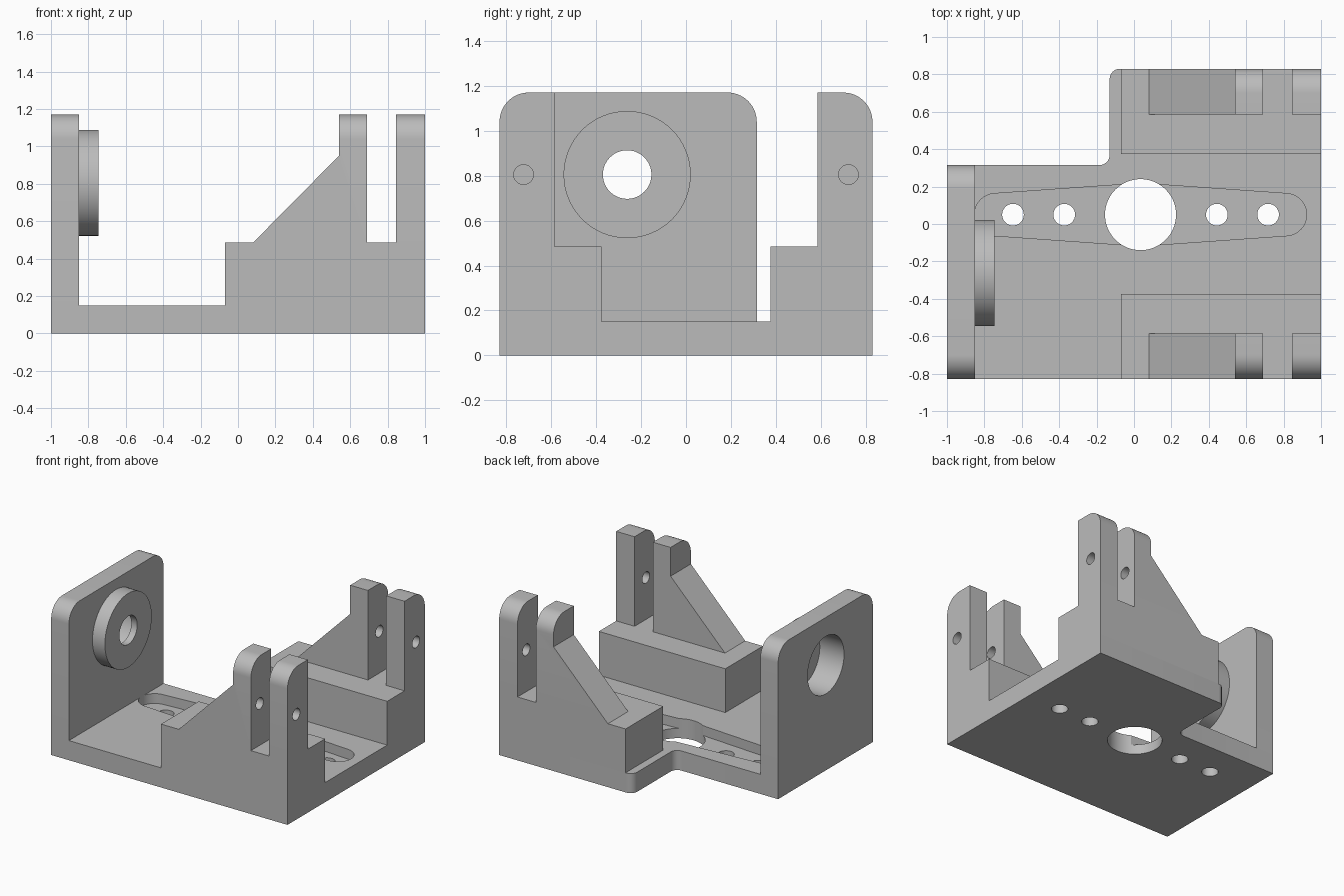
import bpy, bmesh, math
from mathutils import Vector

if "Cube" in bpy.data.objects:
    bpy.data.objects.remove(bpy.data.objects["Cube"], do_unlink=True)

grey = bpy.data.materials.new("plain grey")
grey.use_nodes = True
grey.diffuse_color = (0.5, 0.5, 0.5, 1)
grey.node_tree.nodes["Principled BSDF"].inputs["Base Color"].default_value = (0.5, 0.5, 0.5, 1)

BASE, BLOCK, TOP = 0.15, 0.485, 1.17
PLACE = {"X": lambda a, b, t: (t, a, b),
         "Y": lambda a, b, t: (a, t, b),
         "Z": lambda a, b, t: (a, b, t)}


def prism(name, outline, axis, lo, hi, round_if=None, radius=0.0):
    """Extrude a 2D outline along an axis; round the edges chosen by round_if."""
    bm = bmesh.new()
    place = PLACE[axis]
    face = bm.faces.new([bm.verts.new(place(a, b, lo)) for a, b in outline])
    grown = bmesh.ops.extrude_face_region(bm, geom=[face])["geom"]
    verts = [v for v in grown if isinstance(v, bmesh.types.BMVert)]
    bmesh.ops.translate(bm, verts=verts, vec=Vector(place(0, 0, hi - lo)))
    if round_if:
        edges = [e for e in bm.edges if all(round_if(v.co) for v in e.verts)]
        bmesh.ops.bevel(bm, geom=edges, offset=radius, segments=12,
                        affect="EDGES", profile=0.5)
    bmesh.ops.recalc_face_normals(bm, faces=bm.faces)
    mesh = bpy.data.meshes.new(name)
    bm.to_mesh(mesh)
    bm.free()
    mesh.materials.append(grey)
    obj = bpy.data.objects.new(name, mesh)
    bpy.context.collection.objects.link(obj)
    return obj


def rect(a0, a1, b0, b1):
    return [(a0, b0), (a1, b0), (a1, b1), (a0, b1)]


def arc(a, b, r, start=0, sweep=360, n=64):
    count = n if sweep == 360 else n + 1
    angles = [math.radians(start + sweep * i / n) for i in range(count)]
    return [(a + r * math.cos(t), b + r * math.sin(t)) for t in angles]


def activate(obj):
    bpy.ops.object.select_all(action="DESELECT")
    obj.select_set(True)
    bpy.context.view_layer.objects.active = obj


def cut(obj, outline, axis, lo, hi):
    """Subtract an extruded outline from obj."""
    cutter = prism("cutter", outline, axis, lo, hi)
    cutter.hide_render = True
    mod = obj.modifiers.new("cut", "BOOLEAN")
    mod.operation, mod.solver, mod.object = "DIFFERENCE", "EXACT", cutter
    activate(obj)
    bpy.ops.object.modifier_apply(modifier=mod.name)
    bpy.data.objects.remove(cutter, do_unlink=True)


# Base plate with a notch at the back and two rounded notch corners
NOTCH = -0.13
parts = []
base = prism("base_plate",
             [(-1, -0.83), (1, -0.83), (1, 0.83), (NOTCH, 0.83), (NOTCH, 0.315), (-1, 0.315)],
             "Z", 0, BASE, lambda c: abs(c.x - NOTCH) < 0.001, 0.055)
# The rounding rule also catches the two flat rims, so rebuild the outline instead
bpy.data.objects.remove(base, do_unlink=True)
r = 0.055
outline = [(-1, -0.83), (1, -0.83), (1, 0.83)]
outline += arc(NOTCH + r, 0.83 - r, r, 90, 90, 10)
outline += arc(NOTCH - r, 0.315 + r, r, 0, -90, 10)
outline += [(-1, 0.315)]
base = prism("base_plate", outline, "Z", 0, BASE)

# Tapered two-arm recess, central opening and screw holes
CX, CY = 0.035, 0.05
recess = arc(CX + 0.775, CY, 0.113, -86, 172, 24) + [(CX, CY + 0.168)]
recess += arc(CX - 0.775, CY, 0.113, 94, 172, 24) + [(CX, CY - 0.168)]
cut(base, recess, "Z", 0.075, 0.3)
cut(base, arc(CX, CY, 0.19), "Z", -0.1, 0.3)
for side in (-1, 1):
    for reach in (0.408, 0.682):
        cut(base, arc(CX + side * reach, CY, 0.058, n=32), "Z", -0.1, 0.3)
parts.append(base)

# End wall with rounded top corners
HY, HZ = -0.262, 0.805
wall = prism("end_wall", rect(-0.83, 0.315, BASE, TOP), "X", -1, -0.85)
bpy.data.objects.remove(wall, do_unlink=True)
R = 0.13
wall_outline = [(-0.83, BASE), (0.315, BASE)]
wall_outline += arc(0.315 - R, TOP - R, R, 0, 90, 14)
wall_outline += arc(-0.83 + R, TOP - R, R, 90, 90, 14)
wall = prism("end_wall", wall_outline, "X", -1, -0.85)
cut(wall, arc(HY, HZ, 0.22), "X", -1.1, -0.7)
parts.append(wall)

# Bearing boss: a cup open to the outside, with a smaller shaft hole
boss = prism("bearing_boss", arc(HY, HZ, 0.283), "X", -0.85, -0.745)
cut(boss, arc(HY, HZ, 0.22), "X", -1.1, -0.795)
cut(boss, arc(HY, HZ, 0.108), "X", -1.1, -0.6)
parts.append(boss)

# Mirrored pairs: support block, ramped inner lug, outer lug, blind pin hole
ramp = [(0.08, BLOCK), (0.69, BLOCK), (0.69, TOP), (0.54, TOP), (0.54, 0.95)]
post = rect(0.845, 1, BLOCK, TOP)
for s, label in ((-1, "front"), (1, "back")):
    lo, hi = sorted((s * 0.83, s * 0.375))
    block_outline = rect(-0.07, 1, lo, hi)
    parts.append(prism(label + "_block", block_outline, "Z", BASE, BLOCK))
    lo, hi = sorted((s * 0.83, s * 0.585))
    for kind, shape in (("ramp_lug", ramp), ("outer_lug", post)):
        lug = prism(label + "_" + kind, shape, "Y", lo, hi,
                    lambda c: c.z > TOP - 0.001 and c.y * s > 0.8, R)
        cut(lug, arc(s * 0.723, HZ, 0.044, n=32), "X", 0.53, 1.1)
        parts.append(lug)

# Smooth the round surfaces, keep the edges sharp
for part in parts:
    activate(part)
    bpy.ops.object.shade_smooth_by_angle(angle=math.radians(25))
